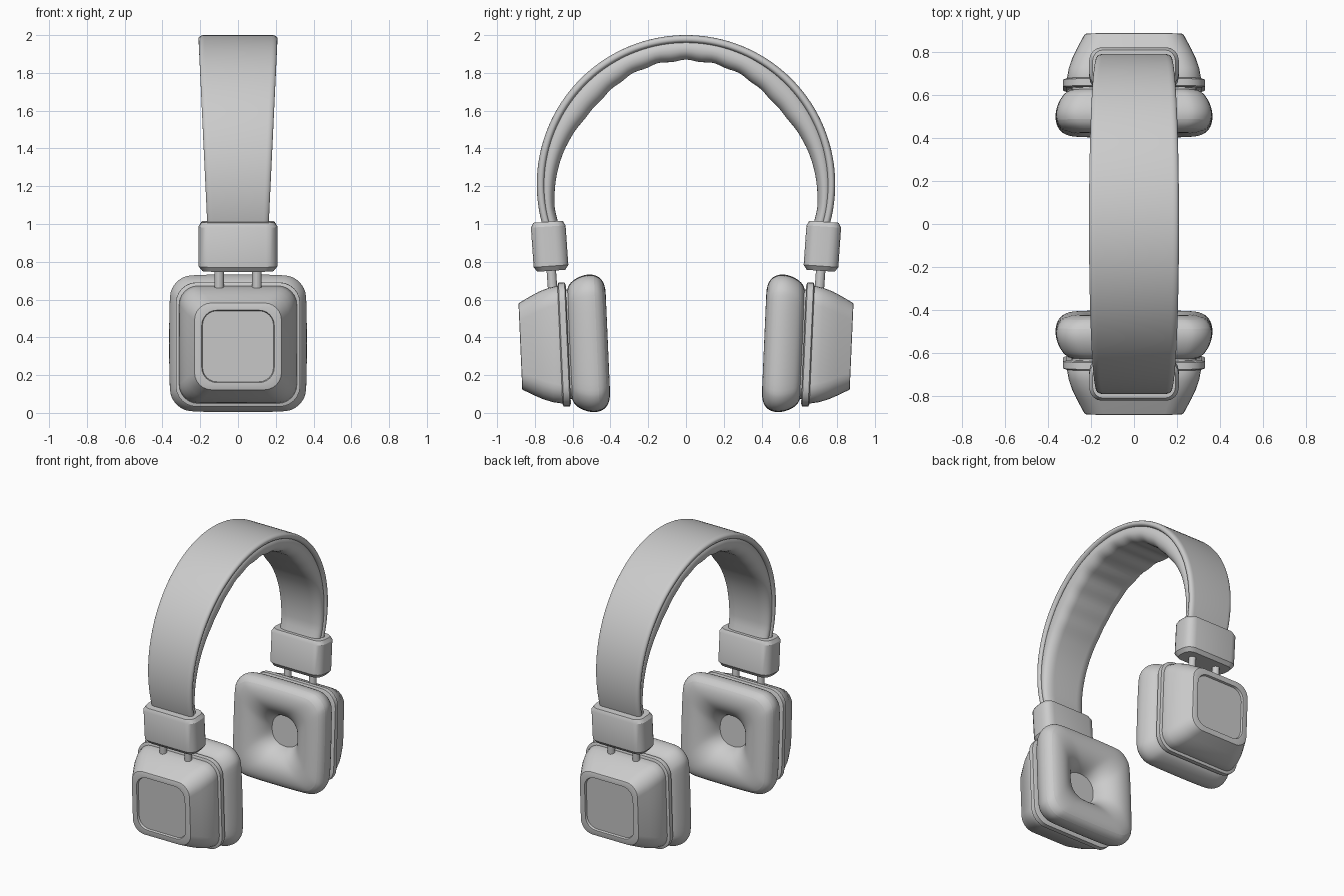
import bpy, math
from math import sin, cos, pi, radians
from mathutils import Matrix, Vector

if "Cube" in bpy.data.objects:
    bpy.data.objects.remove(bpy.data.objects["Cube"])

grey = bpy.data.materials.new("light grey")
grey.use_nodes = True
grey.diffuse_color = (0.6, 0.6, 0.6, 1)
grey.node_tree.nodes["Principled BSDF"].inputs["Base Color"].default_value = (0.6, 0.6, 0.6, 1)
parts = []


def rounded(hx, hy, rx, ry=None, seg=6):
    """Rounded rectangle outline, counter-clockwise."""
    ry = rx if ry is None else ry
    pts = []
    for q, (sx, sy) in enumerate([(1, 1), (-1, 1), (-1, -1), (1, -1)]):
        for k in range(seg + 1):
            a = (q + k / seg) * pi / 2
            pts.append((sx * (hx - rx) + rx * cos(a), sy * (hy - ry) + ry * sin(a)))
    return pts


def loft(name, loops, matrix, caps=True, closed=False, subsurf=0):
    """Skin a list of equal-length loops of 3D points."""
    n, m = len(loops[0]), len(loops)
    verts = [matrix @ Vector(p) for loop in loops for p in loop]
    faces = []
    for i in range(m if closed else m - 1):
        j = (i + 1) % m
        for k in range(n):
            l = (k + 1) % n
            faces.append((i * n + k, i * n + l, j * n + l, j * n + k))
    if caps:
        faces.append(tuple(reversed(range(n))))
        faces.append(tuple(range((m - 1) * n, m * n)))
    mesh = bpy.data.meshes.new(name)
    mesh.from_pydata(verts, [], faces)
    mesh.materials.append(grey)
    obj = bpy.data.objects.new(name, mesh)
    bpy.context.collection.objects.link(obj)
    if subsurf:
        mod = obj.modifiers.new("smooth", "SUBSURF")
        mod.levels = mod.render_levels = subsurf
    parts.append(obj)
    return obj


def cup_loops(profile, seg=6):
    """Profile rows are (outward distance, half size, corner radius)."""
    return [[(-x, n, z) for x, z in reversed(rounded(h, h, r, seg=seg))][::-1]
            for n, h, r in profile]


# ear cups, built at the back and turned half round for the front
shell = [(-0.02, 0.30, 0.09), (0.02, 0.312, 0.10), (0.07, 0.303, 0.10), (0.12, 0.286, 0.10),
         (0.158, 0.268, 0.10), (0.23, 0.23, 0.09), (0.232, 0.226, 0.09),
         (0.232, 0.192, 0.08), (0.217, 0.188, 0.077)]
rim = [(-0.022, 0.315, 0.10), (-0.016, 0.329, 0.11), (0.016, 0.329, 0.11), (0.022, 0.315, 0.10)]
backing = [(-0.06, 0.29, 0.09), (-0.01, 0.29, 0.09)]
cushion = [(-0.02, 0.24, 0.09), (-0.03, 0.31, 0.10), (-0.065, 0.342, 0.12), (-0.12, 0.366, 0.13),
           (-0.175, 0.366, 0.13), (-0.218, 0.338, 0.12), (-0.234, 0.28, 0.11),
           (-0.23, 0.22, 0.11), (-0.20, 0.165, 0.11), (-0.15, 0.125, 0.10),
           (-0.09, 0.105, 0.09), (-0.04, 0.10, 0.09)]
driver = [(-0.10, 0.13, 0.10), (-0.09, 0.13, 0.10)]
block = [(-0.13, 0.188, 0.074, 0.05), (-0.105, 0.208, 0.092, 0.06),
         (0.105, 0.208, 0.092, 0.06), (0.13, 0.192, 0.078, 0.05)]

for side, turn in (("back", 0), ("front", pi)):
    spin = Matrix.Rotation(turn, 4, "Z")
    cup = spin @ Matrix.Translation((0, 0.645, 0.362)) @ Matrix.Rotation(radians(-2.5), 4, "X")
    loft(side + "_cup_shell", cup_loops(shell), cup)
    loft(side + "_cup_rim", cup_loops(rim), cup)
    loft(side + "_cup_backing", cup_loops(backing), cup)
    loft(side + "_ear_cushion", cup_loops(cushion, 4), cup, caps=False, closed=True, subsurf=2)
    loft(side + "_driver_cover", cup_loops(driver), cup)

    # slider block and its two rods
    hold = spin @ Matrix.Translation((0, 0.722, 0.882)) @ Matrix.Rotation(radians(-4), 4, "X")
    loft(side + "_slider_block",
         [[(x, y, z) for x, y in rounded(hx, hy, r, seg=4)] for z, hx, hy, r in block], hold)
    for label, x in (("left", 0.1), ("right", -0.1)):
        loft(side + "_" + label + "_rod",
             [[(x + u, v, z) for u, v in rounded(0.025, 0.025, 0.025, seg=4)]
              for z in (-0.28, -0.1)], hold)


# headband: outer strap and padded lining swept along an arc
RADIUS, CENTRE, REACH, STEPS = 0.79, 1.21, radians(109), 96


def sweep(name, section):
    loops = []
    for i in range(STEPS + 1):
        a = REACH * (2 * i / STEPS - 1)
        half = 0.163 + 0.046 * (RADIUS * cos(a) + 0.21)
        loops.append([(x, r * sin(a), CENTRE + r * cos(a)) for x, r in section(a, half)])
    loft(name, loops, Matrix())


def strap(a, half):
    return [(x, 0.769 + y) for x, y in rounded(half, 0.021, 0.03, 0.018)]


def lining(a, half):
    t = abs(math.degrees(a))
    inner = 0.656 - 0.022 * math.exp(-((t - 48) / 20) ** 2)
    inner += 0.05 * min(1, max(0, (t - 55) / 45)) ** 1.3
    inner += 0.005 * cos(radians(t) * 28) * max(0, 1 - t / 75)
    mid, deep = (0.775 + inner) / 2, (0.775 - inner) / 2
    return [(x, mid + y) for x, y in rounded(half - 0.006, deep, 0.07, deep * 0.95, seg=8)]


sweep("headband_strap", strap)
sweep("headband_lining", lining)

# smooth shading with crisp edges
bpy.ops.object.select_all(action="DESELECT")
for obj in parts:
    obj.select_set(True)
bpy.context.view_layer.objects.active = parts[0]
bpy.ops.object.shade_smooth_by_angle(angle=radians(32))
